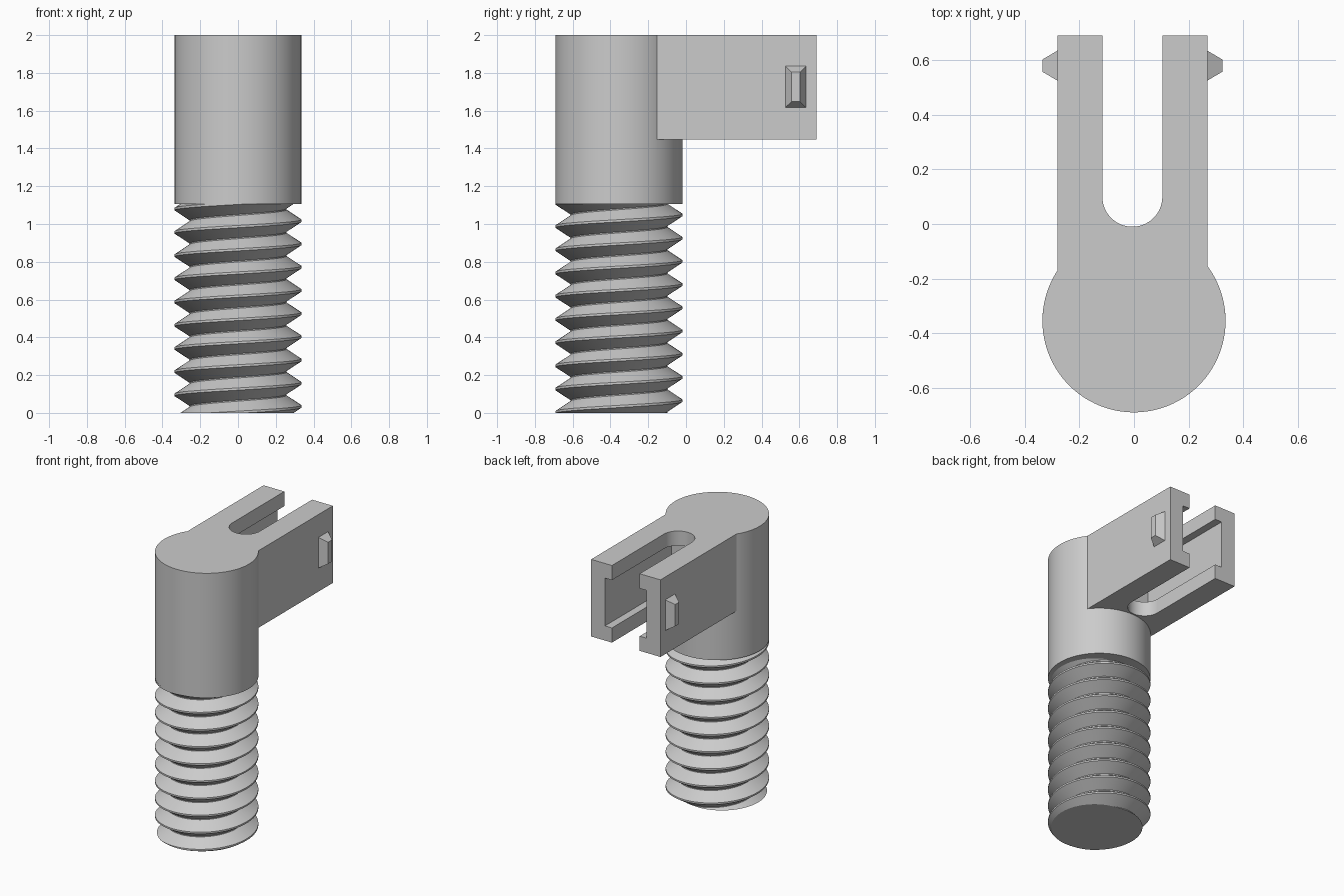
import bpy, bmesh
from math import sin, cos, pi, radians, tau

cube = bpy.data.objects.get("Cube")
if cube:
    bpy.data.objects.remove(cube, do_unlink=True)

# Main dimensions
R, POST_Y = 0.336, -0.355            # post radius and centre
TOP, COLLAR_Z, ARM_Z = 2.0, 1.106, 1.447
BACK = 0.691
ARM_MID, ARM_HALF = -0.006, 0.275    # fork centre and half width
SLOT_R, SLOT_Y = 0.11, 0.10
GROOVE_HALF, GROOVE_Y, LIP = 0.165, -0.06, 0.105

grey = bpy.data.materials.new("plain grey")
grey.use_nodes = True
grey.diffuse_color = (0.6, 0.6, 0.6, 1)
grey.node_tree.nodes["Principled BSDF"].inputs["Base Color"].default_value = grey.diffuse_color


def make_object(name, bm):
    bmesh.ops.recalc_face_normals(bm, faces=bm.faces)
    mesh = bpy.data.meshes.new(name)
    bm.to_mesh(mesh)
    bm.free()
    mesh.materials.append(grey)
    obj = bpy.data.objects.new(name, mesh)
    bpy.context.collection.objects.link(obj)
    return obj


def prism(name, outline, z0, z1):
    bm = bmesh.new()
    face = bm.faces.new([bm.verts.new((x, y, z0)) for x, y in outline])
    result = bmesh.ops.extrude_face_region(bm, geom=[face])
    for v in result["geom"]:
        if isinstance(v, bmesh.types.BMVert):
            v.co.z = z1
    return make_object(name, bm)


def rectangle(x0, x1, y0, y1):
    return [(x0, y0), (x1, y0), (x1, y1), (x0, y1)]


def arc(cx, cy, r, start, end, steps):
    angles = [start + (end - start) * i / steps for i in range(steps + 1)]
    return [(cx + r * cos(a), cy + r * sin(a)) for a in angles]


def combine(obj, other, operation):
    mod = obj.modifiers.new(operation.lower(), "BOOLEAN")
    mod.operation, mod.object, mod.solver = operation, other, "EXACT"
    bpy.context.view_layer.update()
    deps = bpy.context.evaluated_depsgraph_get()
    mesh = bpy.data.meshes.new_from_object(obj.evaluated_get(deps))
    obj.modifiers.clear()
    obj.data = mesh
    bpy.data.objects.remove(other, do_unlink=True)


def smooth(obj):
    bpy.ops.object.select_all(action="DESELECT")
    obj.select_set(True)
    bpy.context.view_layer.objects.active = obj
    bpy.ops.object.shade_smooth_by_angle(angle=radians(25))


# Round collar with the fork block joined to it
body = prism("collar_and_fork", arc(0, POST_Y, R, 0, tau, 128)[:-1], COLLAR_Z, TOP)
block = prism("fork_block", rectangle(ARM_MID - ARM_HALF, ARM_MID + ARM_HALF, POST_Y, BACK),
              ARM_Z, TOP)
combine(body, block, "UNION")

# Round-ended slot, then the wider channel hidden between the lips
slot_outline = arc(ARM_MID, SLOT_Y, SLOT_R, pi, tau, 32)
slot_outline += [(ARM_MID + SLOT_R, 1), (ARM_MID - SLOT_R, 1)]
combine(body, prism("slot_cutter", slot_outline, 1.3, 2.2), "DIFFERENCE")
channel = rectangle(ARM_MID - GROOVE_HALF, ARM_MID + GROOVE_HALF, GROOVE_Y, 1)
combine(body, prism("channel_cutter", channel, ARM_Z + LIP, TOP - LIP), "DIFFERENCE")
smooth(body)

# Tapered catch on the outside of each arm
for side, name in ((1, "left_catch"), (-1, "right_catch")):
    bm = bmesh.new()
    bmesh.ops.create_cube(bm, size=1)
    for v in bm.verts:
        tip = v.co.x > 0
        depth = ARM_HALF + (0.055 if tip else 0)
        v.co = (ARM_MID + side * depth,
                0.581 + v.co.y * (0.045 if tip else 0.11),
                1.726 + v.co.z * (0.155 if tip else 0.22))
    make_object(name, bm)

# Screw thread: a blunt V profile swept along a helix, trimmed flat at both ends
TURNS, STEPS, ROOT = 9, 72, 0.256
pitch = COLLAR_Z / TURNS
crest, valley = 0.006, 0.003         # half widths of the flats
profile = [(R, -crest), (R, crest), (ROOT, pitch / 2 - valley),
           (ROOT, pitch / 2 + valley), (R, pitch - crest)]
bm = bmesh.new()
previous = None
for i in range(-2 * STEPS, (TURNS + 2) * STEPS + 1):
    a = tau * i / STEPS - radians(100)
    lift = pitch * i / STEPS
    row = [bm.verts.new((r * cos(a), POST_Y + r * sin(a), z + lift)) for r, z in profile]
    if previous:
        for j in range(len(row) - 1):
            bm.faces.new((previous[j], row[j], row[j + 1], previous[j + 1]))
    previous = row
bmesh.ops.remove_doubles(bm, verts=bm.verts, dist=0.0005)
for z, direction in ((0, -1), (COLLAR_Z, 1)):
    cut = bmesh.ops.bisect_plane(bm, geom=bm.verts[:] + bm.edges[:] + bm.faces[:], dist=1e-5,
                                 plane_co=(0, 0, z), plane_no=(0, 0, direction),
                                 clear_outer=True)
    rim = [e for e in cut["geom_cut"] if isinstance(e, bmesh.types.BMEdge) and e.is_boundary]
    bmesh.ops.holes_fill(bm, edges=rim, sides=0)
thread = make_object("screw_thread", bm)
smooth(thread)
